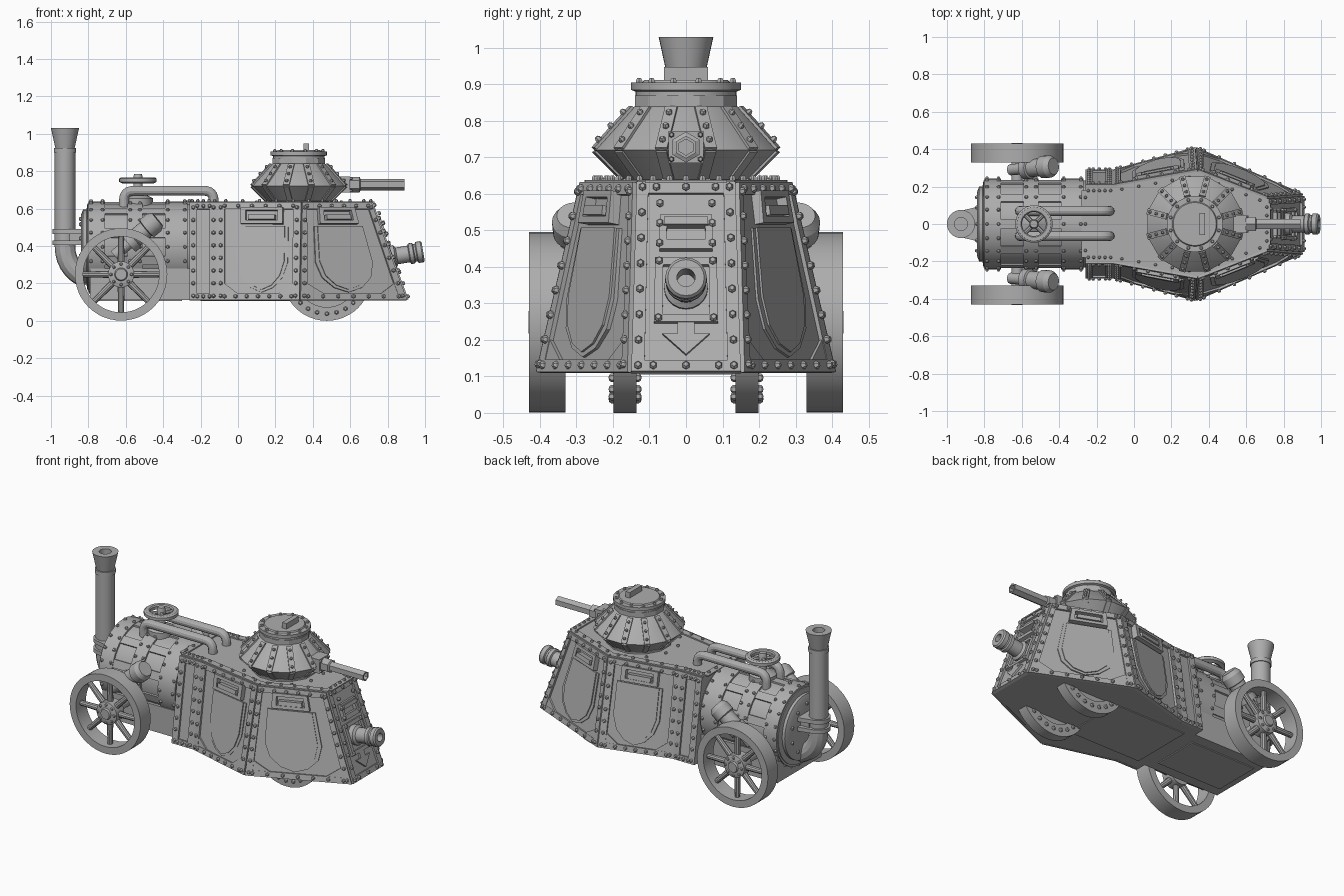
import bpy, bmesh, math
from mathutils import Vector as V

cube = bpy.data.objects.get("Cube")
if cube:
    bpy.data.objects.remove(cube, do_unlink=True)

iron = bpy.data.materials.new("grey_iron")
iron.use_nodes = True
GREY = (0.42, 0.42, 0.42, 1)
iron.diffuse_color = GREY
iron.node_tree.nodes["Principled BSDF"].inputs["Base Color"].default_value = GREY
X, Y, Z = V((1, 0, 0)), V((0, 1, 0)), V((0, 0, 1))


def finish(ob):
    ob.data.materials.append(iron)
    bpy.ops.object.select_all(action='DESELECT')
    ob.select_set(True)
    bpy.context.view_layer.objects.active = ob
    bpy.ops.object.shade_smooth_by_angle(angle=math.radians(25))


def make(name, bm):
    bmesh.ops.remove_doubles(bm, verts=bm.verts, dist=1e-5)
    bmesh.ops.recalc_face_normals(bm, faces=bm.faces)
    me = bpy.data.meshes.new(name)
    bm.to_mesh(me)
    bm.free()
    ob = bpy.data.objects.new(name, me)
    bpy.context.collection.objects.link(ob)
    finish(ob)


def loft(bm, base, top):
    a, b = [bm.verts.new(p) for p in base], [bm.verts.new(p) for p in top]
    bm.faces.new(a)
    bm.faces.new(b)
    for i in range(len(a)):
        j = (i + 1) % len(a)
        bm.faces.new((a[i], a[j], b[j], b[i]))


def lathe(bm, origin, axis, profile, n=32, closed=False, turn=0):
    """Spin (radius, distance along axis) pairs about an axis."""
    o, w = V(origin), V(axis).normalized()
    u = w.cross(Y if abs(w.y) < 0.9 else X).normalized()
    v = w.cross(u)
    rings = []
    for r, h in profile:
        angs = [math.tau * (i + turn) / n for i in range(n)]
        rings.append([bm.verts.new(o + w * h + (u * math.cos(t) + v * math.sin(t)) * r) for t in angs])
    pairs = list(zip(rings, rings[1:])) + ([(rings[-1], rings[0])] if closed else [])
    for a, b in pairs:
        for i in range(n):
            j = (i + 1) % n
            bm.faces.new((a[i], a[j], b[j], b[i]))
    if not closed:
        for ring, (r, h) in ((rings[0], profile[0]), (rings[-1], profile[-1])):
            if r > 0:
                bm.faces.new(ring)


def rod(bm, a, b, r, n=24, r2=None):
    d = V(b) - V(a)
    lathe(bm, a, d, [(r, 0), (r2 or r, d.length)], n)


def rivet(bm, p, normal, r=0.011):
    lathe(bm, p, normal, [(r, -0.004), (r, 0.006), (r * 0.6, 0.012), (0, 0.013)], 6)


def bar(bm, a, b, w, t, up):
    """Flat strip from a to b, of width w, rising by t along up."""
    a, b, up = V(a), V(b), V(up).normalized()
    s = (b - a).cross(up).normalized() * w / 2
    base = [a - s, a + s, b + s, b - s]
    loft(bm, base, [p + up * t for p in base])


def box(bm, lo, hi):
    base = [(lo[0], lo[1], lo[2]), (hi[0], lo[1], lo[2]), (hi[0], hi[1], lo[2]), (lo[0], hi[1], lo[2])]
    loft(bm, base, [(x, y, hi[2]) for x, y, z in base])


class Panel:
    """A sloping quad addressed by u (across), v (up) and height d."""
    def __init__(self, a, b, c, e):
        self.q = [V(p) for p in (a, b, c, e)]
        mid = sum(self.q, V()) / 4
        self.n = (self.q[2] - self.q[0]).cross(self.q[3] - self.q[1]).normalized()
        if self.n.dot(mid - V((0.3 if mid.x > 0 else mid.x, 0, mid.z))) < 0:
            self.n.negate()

    def at(self, u, v, d=0):
        a, b, c, e = self.q
        return a.lerp(b, u).lerp(e.lerp(c, u), v) + self.n * d

    def slab(self, bm, uv, t, base=-0.006):
        loft(bm, [self.at(u, v, base) for u, v in uv], [self.at(u, v, t) for u, v in uv])

    def rect(self, bm, u0, v0, u1, v1, t):
        self.slab(bm, [(u0, v0), (u1, v0), (u1, v1), (u0, v1)], t)

    def frame(self, bm, u0, v0, u1, v1, wu, wv, t):
        self.rect(bm, u0, v0, u0 + wu, v1, t)
        self.rect(bm, u1 - wu, v0, u1, v1, t)
        self.rect(bm, u0, v0, u1, v0 + wv, t)
        self.rect(bm, u0, v1 - wv, u1, v1, t)

    def rivets(self, bm, u0, v0, u1, v1, count, d):
        for i in range(count):
            k = i / (count - 1)
            rivet(bm, self.at(u0 + (u1 - u0) * k, v0 + (v1 - v0) * k, d), self.n)


# Hull: half outline at the floor and the roof, mirrored across y
LOW, HIGH = 0.11, 0.63
floor = [V((x, y, LOW)) for x, y in ((-0.26, 0.28), (-0.11, 0.28), (0.33, 0.4), (0.9, 0.15))]
roof = [V((x, y, HIGH)) for x, y in ((-0.26, 0.2), (-0.11, 0.2), (0.34, 0.28), (0.71, 0.135))]
flip = lambda p, s: V((p.x, p.y * s, p.z))
loop = lambda pts: pts + [flip(p, -1) for p in reversed(pts)]
bm = bmesh.new()
loft(bm, loop(floor), loop(roof))
box(bm, (-0.2, -0.2, LOW - 0.005), (0.3, 0.2, LOW + 0.01))
make("hull", bm)

# Side plating: frames, shields, vision slots and rivets
SHIELD = [(0, 1), (1, 1), (1, 0.45), (0.9, 0.22), (0.72, 0.07), (0.5, 0), (0.28, 0.07), (0.1, 0.22), (0, 0.45)]
for s, side in ((1, "left"), (-1, "right")):
    bm = bmesh.new()
    for i in range(3):
        p = Panel(*[flip(k, s) for k in (floor[i], floor[i + 1], roof[i + 1], roof[i])])
        wu = 0.042 / (p.q[1] - p.q[0]).length
        p.frame(bm, 0, 0, 1, 1, wu, 0.065, 0.012)
        for u in (wu / 2, 1 - wu / 2):
            p.rivets(bm, u, 0.04, u, 0.95, 8, 0.012)
        p.rivets(bm, wu, 0.035, 1 - wu, 0.035, 3 if i == 0 else 7, 0.012)
        p.rivets(bm, wu, 0.965, 1 - wu, 0.965, 3 if i == 0 else 6, 0.012)
        if i == 0:
            continue
        c = 0.54 if i == 1 else 0.47
        for w, low, t in ((0.31, 0.08, 0.008), (0.27, 0.105, 0.014)):
            p.slab(bm, [(c + (a - 0.5) * 2 * w, low + b * (0.76 - low)) for a, b in SHIELD], t)
        p.frame(bm, c - 0.25, 0.78, c + 0.25, 0.95, 0.06, 0.035, 0.03)
        p.rect(bm, c - 0.16, 0.82, c + 0.16, 0.87, 0.036)
        for k in (0, 1):
            e, d = (wu, 0.16) if k == 0 else (1 - wu, -0.16)
            p.slab(bm, [(e, 0.065), (e + d, 0.065), (e, 0.17)], 0.01)
    make(side + "_plating", bm)

# Front plate with slit, gun mount and arrow-shaped brace
bm = bmesh.new()
p = Panel(floor[3], flip(floor[3], -1), flip(roof[3], -1), roof[3])
p.frame(bm, 0, 0, 1, 1, 0.12, 0.06, 0.012)
for u in (0.06, 0.94):
    p.rivets(bm, u, 0.03, u, 0.97, 8, 0.012)
p.rivets(bm, 0.2, 0.97, 0.8, 0.97, 3, 0.012)
p.rivets(bm, 0.2, 0.03, 0.8, 0.03, 3, 0.012)
p.frame(bm, 0.24, 0.64, 0.76, 0.82, 0.07, 0.05, 0.022)
p.rect(bm, 0.28, 0.76, 0.72, 0.8, 0.035)
p.frame(bm, 0.2, 0.26, 0.8, 0.6, 0.08, 0.04, 0.014)
for u in (0.24, 0.76):
    p.rivets(bm, u, 0.28, u, 0.58, 2, 0.014)
    p.rivets(bm, u, 0.67, u, 0.88, 3, 0.02)
p.slab(bm, [(0.42, 0.26), (0.58, 0.26), (0.58, 0.2), (0.72, 0.2), (0.5, 0.09), (0.28, 0.2), (0.42, 0.2)], 0.012)
make("front_plate", bm)

# Roof edging
bm = bmesh.new()
edge = loop([V((k.x, k.y - 0.022, HIGH)) for k in roof])
for a, b in zip(edge, edge[1:] + edge[:1]):
    bar(bm, a, b, 0.04, 0.008, Z)
    for i in range(5):
        rivet(bm, a.lerp(b, (i + 0.5) / 5) + Z * 0.008, Z, 0.009)
make("roof_edging", bm)

# Hull gun, tilted slightly upward
bm = bmesh.new()
lathe(bm, (0.78, 0, 0.335), (1, 0, 0.17),
      [(0.06, 0), (0.06, 0.06), (0.045, 0.07), (0.045, 0.135), (0.056, 0.14), (0.056, 0.16), (0.048, 0.165),
       (0.048, 0.175), (0.057, 0.18), (0.057, 0.205), (0.05, 0.213), (0.025, 0.213), (0.025, 0.12), (0, 0.12)], 20)
make("hull_gun", bm)

# Turret: twelve-sided double cone with ridge straps and a riveted lid
TX = 0.325
bm = bmesh.new()
lathe(bm, (TX, 0, 0), Z, [(0.19, 0.62), (0.19, 0.64), (0.18, 0.64), (0.262, 0.72), (0.155, 0.835),
                          (0.145, 0.84), (0.145, 0.87)], 12, turn=0.5)
lathe(bm, (TX, 0, 0), Z, [(0.138, 0.86), (0.138, 0.88), (0.15, 0.885), (0.15, 0.905), (0.12, 0.905), (0.115, 0.912), (0, 0.912)])
for i in range(12):
    t = math.tau * (i + 0.5) / 12
    d = V((math.cos(t), math.sin(t), 0))
    at = lambda r, z: V((TX, 0, z)) + d * r
    out = (d + Z * 0.93).normalized()
    bar(bm, at(0.258, 0.722), at(0.152, 0.836), 0.034, 0.008, out)
    bar(bm, at(0.182, 0.644), at(0.258, 0.718), 0.03, 0.006, d - Z)
    for r, z in ((0.24, 0.742), (0.205, 0.779), (0.17, 0.816)):
        rivet(bm, at(r, z) + out * 0.008, out, 0.009)
    rivet(bm, at(0.133, 0.905), Z, 0.01)
    rivet(bm, at(0.235, 0.63), Z, 0.009)
bar(bm, (0.365, -0.06, 0.912), (0.365, 0.06, 0.912), 0.03, 0.035, Z)
make("turret", bm)

# Turret gun
bm = bmesh.new()
box(bm, (0.5, -0.048, 0.685), (0.6, 0.048, 0.772))
for y in (-0.04, 0.04):
    for z in (0.695, 0.762):
        rivet(bm, (0.6, y, z), X, 0.008)
lathe(bm, (0.58, 0, 0.728), X, [(0.042, 0), (0.042, 0.07), (0.031, 0.075), (0.031, 0.31),
                              (0.022, 0.31), (0.022, 0.25), (0, 0.25)], 6)
make("turret_gun", bm)

# Boiler with riveted bands and straps
BZ, BR = 0.395, 0.232
bm = bmesh.new()
lathe(bm, (-0.84, 0, BZ), X, [(0, 0), (0.17, 0), (0.2, 0.012), (0.2, 0.03), (BR, 0.035), (BR, 0.6)], 36)
ring = lambda x, r, t: V((x, math.cos(t) * r, BZ + math.sin(t) * r))
for x, half in ((-0.755, 0.045), (-0.55, 0.04), (-0.33, 0.06)):
    lathe(bm, (x, 0, BZ), X, [(BR - 0.01, -half), (BR + 0.012, -half), (BR + 0.012, half), (BR - 0.01, half)], 36, True)
    for i in range(20):
        t = math.tau * i / 20
        for e in (-1, 1):
            rivet(bm, ring(x + e * (half - 0.014), BR + 0.01, t), ring(0, 1, t) - V((0, 0, BZ)), 0.01)
for i in range(10):
    t = math.tau * (i + 0.5) / 10
    bar(bm, ring(-0.8, BR - 0.004, t), ring(-0.27, BR - 0.004, t), 0.05, 0.012, ring(0, 1, t) - V((0, 0, BZ)))
    rivet(bm, ring(-0.838, 0.15, t), -X)
make("boiler", bm)

# Chassis box and rear axle
bm = bmesh.new()
box(bm, (-0.79, -0.22, 0.112), (-0.25, 0.22, 0.28))
box(bm, (-0.75, -0.15, 0.106), (-0.3, 0.15, 0.12))
rod(bm, (-0.625, -0.36, 0.25), (-0.625, 0.36, 0.25), 0.03)
make("chassis", bm)

# Rear spoked wheels, side cylinders and front rollers
for s, side in ((1, "left"), (-1, "right")):
    bm = bmesh.new()
    c, out = V((-0.625, s * 0.38, 0.248)), Y * s
    lathe(bm, c, out, [(0.247, -0.05), (0.247, 0.05), (0.203, 0.05), (0.203, -0.05)], 48, True)
    lathe(bm, c, out, [(0.07, -0.04), (0.07, 0.035), (0.05, 0.042), (0.035, 0.042), (0.03, 0.052), (0, 0.052)])
    for i in range(8):
        t = math.tau * i / 8
        d = V((math.sin(t), 0, math.cos(t)))
        rod(bm, c + d * 0.05, c + d * 0.215, 0.019, 10, 0.015)
        rivet(bm, c + d * 0.055 + out * 0.036, out, 0.009)
    make(side + "_rear_wheel", bm)

    bm = bmesh.new()
    lathe(bm, (-0.66, s * 0.29, 0.35), (0.24, s * 0.02, 0.2),
          [(0.03, 0), (0.03, 0.1), (0.058, 0.1), (0.058, 0.14), (0.048, 0.145), (0.048, 0.22),
           (0.06, 0.225), (0.06, 0.275), (0.045, 0.3), (0, 0.3)], 20)
    make(side + "_steam_cylinder", bm)

    bm = bmesh.new()
    c = V((0.475, s * 0.167, 0.238))
    lathe(bm, c, Y, [(0, -0.022), (0.165, -0.022), (0.165, -0.032), (0.238, -0.032), (0.238, 0.032),
                     (0.165, 0.032), (0.165, 0.022), (0, 0.022)], 48)
    for i in range(24):
        t = math.tau * i / 24
        for e in (-1, 1):
            rivet(bm, c + V((math.cos(t) * 0.2, e * 0.032, math.sin(t) * 0.2)), Y * e, 0.012)
    make(side + "_front_roller", bm)


def tube(name, pts, r):
    """Round pipe through points, with softened corners."""
    pts = [V(p) for p in pts]
    path = [pts[0]]
    for a, b, c in zip(pts, pts[1:], pts[2:]):
        p, q = b + (a - b).normalized() * r * 2, b + (c - b).normalized() * r * 2
        path += [p.lerp(b, k / 6).lerp(b.lerp(q, k / 6), k / 6) for k in range(7)]
    path.append(pts[-1])
    cu = bpy.data.curves.new(name, 'CURVE')
    cu.dimensions, cu.bevel_depth, cu.bevel_resolution, cu.use_fill_caps = '3D', r, 4, True
    sp = cu.splines.new('POLY')
    sp.points.add(len(path) - 1)
    for k, p in zip(sp.points, path):
        k.co = (*p, 1)
    ob = bpy.data.objects.new(name, cu)
    bpy.context.collection.objects.link(ob)
    bpy.ops.object.select_all(action='DESELECT')
    ob.select_set(True)
    bpy.context.view_layer.objects.active = ob
    bpy.ops.object.convert(target='MESH')
    finish(bpy.context.object)


# Steam pipes and chimney elbow
for y, name in ((0.07, "left_steam_pipe"), (-0.065, "right_steam_pipe")):
    tube(name, [(-0.61, y, 0.6), (-0.61, y, 0.695), (-0.13, y, 0.695), (-0.13, y, 0.62)], 0.026)
tube("chimney_elbow", [(-0.925, 0, 0.45), (-0.925, 0, 0.29), (-0.8, 0, 0.22)], 0.055)

# Chimney, flared top and bracket
bm = bmesh.new()
lathe(bm, (-0.925, 0, 0), Z, [(0.055, 0.4), (0.055, 0.9), (0.06, 0.9), (0.06, 0.925), (0.052, 0.925),
                              (0.075, 1.03), (0.035, 1.03), (0.035, 0.85), (0, 0.85)])
for z in (0.405, 0.465):
    lathe(bm, (-0.925, 0, z), Z, [(0.068, 0), (0.068, 0.025)])
    arm = [(-0.94, -0.068), (-0.8, -0.1), (-0.8, 0.1), (-0.94, 0.068)]
    loft(bm, [(x, y, z) for x, y in arm], [(x, y, z + 0.025) for x, y in arm])
box(bm, (-0.9, -0.06, 0.41), (-0.8, 0.06, 0.485))
make("chimney", bm)

# Valve handwheel
bm = bmesh.new()
c = V((-0.535, 0, 0.75))
lathe(bm, (-0.535, 0, 0.6), Z, [(0.08, 0), (0.08, 0.055), (0.05, 0.07), (0.025, 0.085), (0.025, 0.17),
                                (0.02, 0.185), (0, 0.185)], 20)
lathe(bm, c, Z, [(0.1, -0.008), (0.1, 0.01), (0.09, 0.017), (0.07, 0.017), (0.064, 0.01), (0.064, -0.008), (0.08, -0.017)], 32, True)
for d in (X + Y, X - Y):
    rod(bm, c - d * 0.052, c + d * 0.052, 0.012, 8)
make("valve_wheel", bm)
